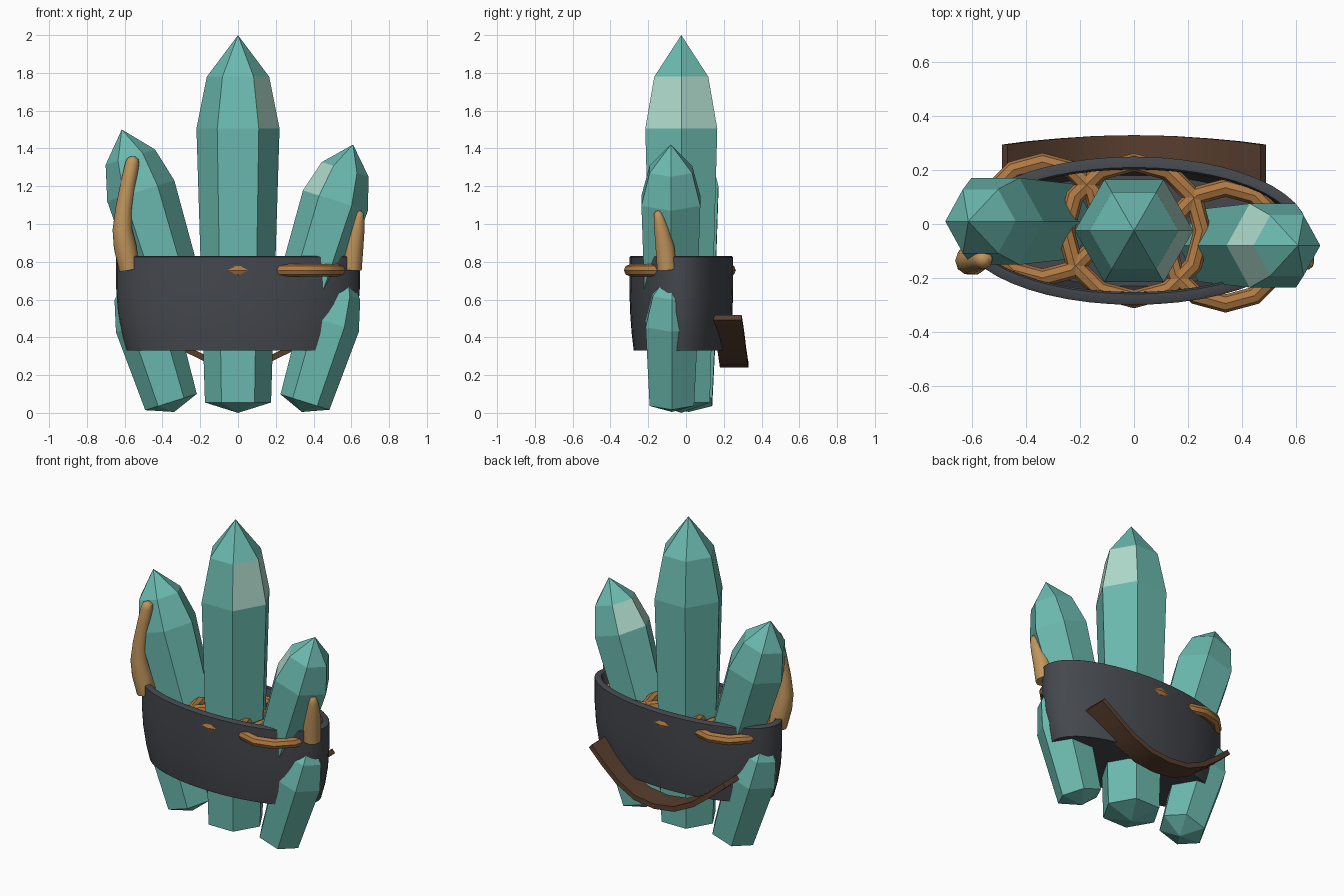
import bpy, bmesh, math
from mathutils import Vector, Matrix

if "Cube" in bpy.data.objects:
    bpy.data.objects.remove(bpy.data.objects["Cube"])


def material(name, rgb):
    m = bpy.data.materials.new(name)
    m.diffuse_color = (*rgb, 1)
    m.use_nodes = True
    m.node_tree.nodes["Principled BSDF"].inputs["Base Color"].default_value = m.diffuse_color
    return m


TEAL = material("teal crystal", (0.147, 0.49, 0.43))
PALE = material("pale crystal glint", (0.43, 0.70, 0.60))
SLATE = material("dark slate", (0.058, 0.064, 0.074))
STRAP = material("dark leather", (0.098, 0.048, 0.027))
VINE = material("brown vine", (0.43, 0.19, 0.055))
HORN = material("tan horn", (0.53, 0.30, 0.107))


def loft(name, rings, mats, smooth=False, paint=None):
    """Skin a list of equal-length point rings and cap both ends."""
    bm = bmesh.new()
    vr = [[bm.verts.new(p) for p in ring] for ring in rings]
    n = len(vr[0])
    for k in range(len(vr) - 1):
        for i in range(n):
            j = (i + 1) % n
            f = bm.faces.new((vr[k][i], vr[k][j], vr[k + 1][j], vr[k + 1][i]))
            if paint and paint(k, i):
                f.material_index = 1
    bm.faces.new(vr[0][::-1])
    bm.faces.new(vr[-1])
    bmesh.ops.remove_doubles(bm, verts=bm.verts, dist=0.0005)
    bmesh.ops.recalc_face_normals(bm, faces=bm.faces)
    me = bpy.data.meshes.new(name)
    bm.to_mesh(me)
    bm.free()
    for m in mats:
        me.materials.append(m)
    ob = bpy.data.objects.new(name, me)
    bpy.context.collection.objects.link(ob)
    if smooth:
        bpy.ops.object.select_all(action='DESELECT')
        ob.select_set(True)
        bpy.context.view_layer.objects.active = ob
        bpy.ops.object.shade_smooth_by_angle(angle=math.radians(40))
    return ob


def crystal(name, base, lean, profile, glint=()):
    """Six-sided crystal; profile is (height along axis, radius), glint the pale sides."""
    turn = Matrix.Rotation(math.radians(lean), 3, 'Y')
    rings = []
    for h, r in profile:
        rings.append([Vector(base) + turn @ Vector((r * math.cos(i * math.pi / 3),
                                                    r * math.sin(i * math.pi / 3), h))
                      for i in range(6)])
    band = len(profile) - 3
    loft(name, rings, [TEAL, PALE], paint=lambda k, i: k == band - 0 - 0 and i in glint)


def tube(name, pts, mat, sides=10):
    """Tapered rounded tube through (x, y, z, radius) points."""
    rings = []
    for k, p in enumerate(pts):
        c = Vector(p[:3])
        d = Vector(pts[min(k + 1, len(pts) - 1)][:3]) - Vector(pts[max(k - 1, 0)][:3])
        q = Vector((0, 0, 1)).rotation_difference(d.normalized())
        rings.append([c + q @ Vector((p[3] * math.cos(a), p[3] * math.sin(a), 0))
                      for a in (2 * math.pi * i / sides for i in range(sides))])
    loft(name, rings, [mat], smooth=True)


# Crystals: tall centre, two upper ones leaning out, two lower ones leaning out
crystal("centre_crystal", (0, -0.025, 0), 0,
        [(0, 0.0001), (0.055, 0.175), (1.505, 0.22), (1.78, 0.165), (2.0, 0.0001)], (0, 5))
crystal("upper_right_crystal", (0.30, -0.08, 0.44), 17.5,
        [(0, 0.0001), (0.04, 0.155), (0.717, 0.18), (0.89, 0.13), (1.028, 0.0001)], (2, 3))
crystal("upper_left_crystal", (-0.287, 0.01, 0.44), -17.2,
        [(0, 0.0001), (0.04, 0.16), (0.77, 0.186), (0.957, 0.137), (1.11, 0.0001)])
for side, y, r in ((1, -0.075, 0.136), (-1, 0.015, 0.143)):
    crystal("lower_right_crystal" if side > 0 else "lower_left_crystal",
            (0.338 * side, y, 0.005), 17.5 * side,
            [(0, 0.0001), (0.055, r), (0.495, r + 0.024), (0.66, r - 0.02), (0.79, 0.0001)])


# Oval slate band: outer wall, rim, inner wall and floor
def oval(z, s, inset=0.0, n=48):
    return [Vector(((0.645 * s - inset) * math.cos(a), -0.025 + (0.275 * s - inset) * math.sin(a), z))
            for a in (2 * math.pi * i / n for i in range(n))]


loft("oval_band",
     [oval(0.33, 0.915), oval(0.42, 0.955), oval(0.53, 0.985), oval(0.66, 1.0), oval(0.825, 1.0),
      oval(0.83, 1.0, 0.008), oval(0.83, 1.0, 0.04), oval(0.82, 1.0, 0.047),
      oval(0.6, 0.99, 0.047), oval(0.36, 0.92, 0.047)], [SLATE], smooth=True)

# Vine rings around the crystals
for name, x, y, R in (("centre_vine", 0, -0.025, 0.254),
                      ("right_vine", 0.34, -0.08, 0.215),
                      ("left_vine", -0.34, 0.015, 0.215)):
    bpy.ops.mesh.primitive_torus_add(major_segments=12, minor_segments=8, major_radius=R,
                                     minor_radius=0.034, location=(x, y, 0.755))
    ob = bpy.context.object
    ob.name = name
    ob.scale.z = 0.95
    ob.data.materials.append(VINE)
    bpy.ops.object.shade_smooth_by_angle(angle=math.radians(40))

# Curled horns at both ends of the band
tube("left_horn", [(-0.575, -0.12, 0.76, 0.055), (-0.598, -0.13, 0.88, 0.06),
                   (-0.612, -0.137, 0.97, 0.052), (-0.604, -0.137, 1.08, 0.045),
                   (-0.58, -0.133, 1.22, 0.04), (-0.56, -0.13, 1.32, 0.037),
                   (-0.556, -0.13, 1.345, 0.03), (-0.555, -0.13, 1.358, 0.012)], HORN)
tube("right_horn", [(0.60, -0.10, 0.76, 0.055), (0.612, -0.112, 0.88, 0.052),
                    (0.63, -0.13, 0.97, 0.04), (0.64, -0.143, 1.03, 0.029),
                    (0.644, -0.15, 1.06, 0.02), (0.645, -0.152, 1.07, 0.008)], HORN)

# Hanging strap at the back
half = [(0.48, 0.505, 0.295), (0.38, 0.42, 0.308), (0.27, 0.335, 0.318), (0.14, 0.272, 0.327)]
path = [(-x, z, y) for x, z, y in half] + [(0, 0.255, 0.33)] + half[::-1]
strap = []
for k, (x, z, y) in enumerate(path):
    a, b = path[max(k - 1, 0)], path[min(k + 1, len(path) - 1)]
    t = Vector((b[0] - a[0], 0, b[1] - a[1])).normalized()
    up = Vector((-t.z, 0, t.x)) * 0.016
    inner, outer = Vector((x, y - 0.15, z)), Vector((x, y, z))
    strap.append([inner - up, outer - up, outer + up, inner + up])
loft("back_strap", strap, [STRAP], smooth=True)
